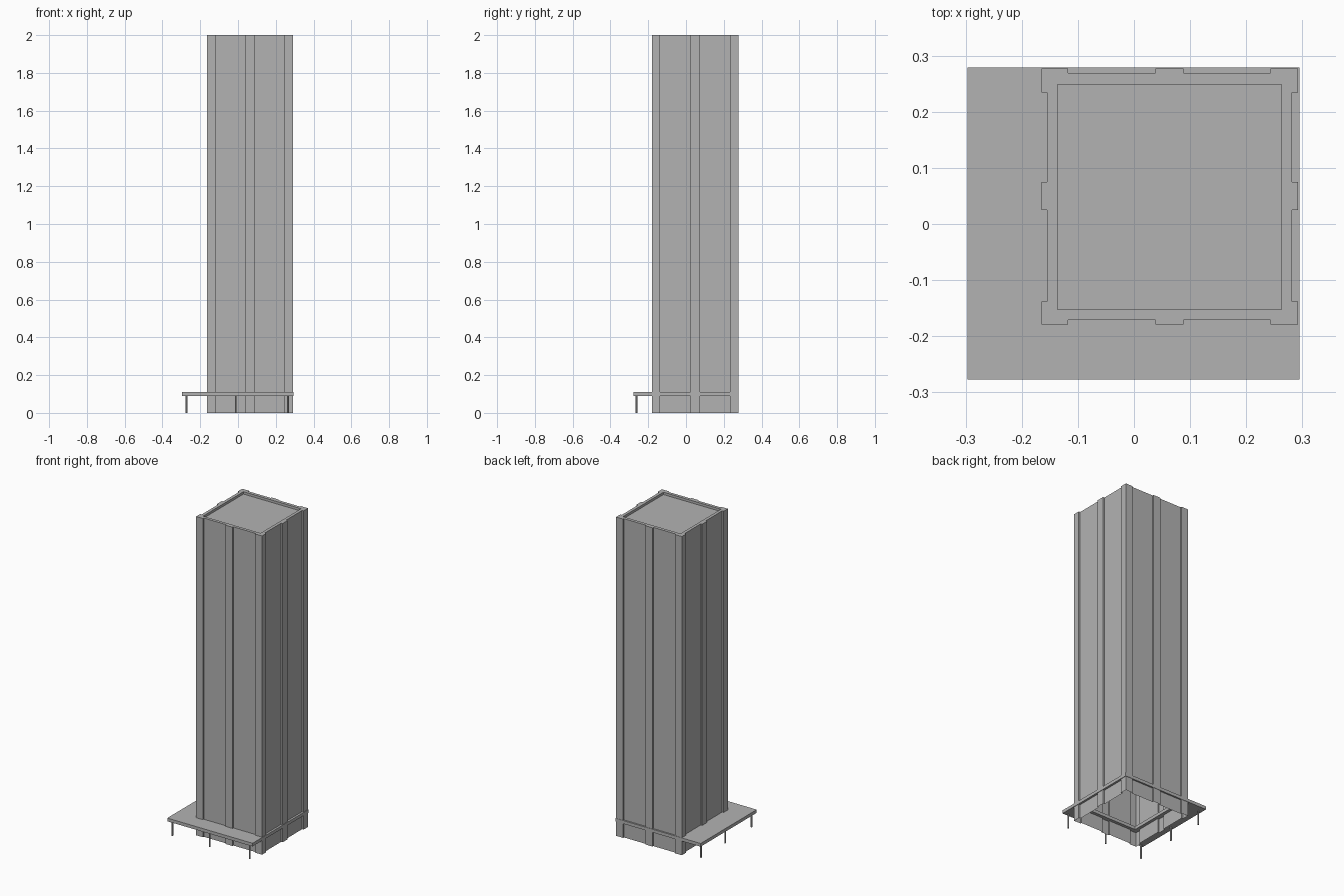
import bpy
import bmesh

cube = bpy.data.objects.get("Cube")
if cube:
    bpy.data.objects.remove(cube)

GREY = (0.45, 0.45, 0.45, 1)
grey = bpy.data.materials.new("concrete grey")
grey.use_nodes = True
grey.diffuse_color = GREY
grey.node_tree.nodes["Principled BSDF"].inputs["Base Color"].default_value = GREY


def finish(name, bm):
    mesh = bpy.data.meshes.new(name)
    bm.to_mesh(mesh)
    bm.free()
    mesh.materials.append(grey)
    obj = bpy.data.objects.new(name, mesh)
    bpy.context.collection.objects.link(obj)
    return obj


def loop(bm, points, z):
    verts = [bm.verts.new((x, y, z)) for x, y in points]
    return [bm.edges.new((a, b)) for a, b in zip(verts, verts[1:] + verts[:1])]


def raise_edges(bm, edges, height):
    new = bmesh.ops.extrude_edge_only(bm, edges=edges)["geom"]
    bmesh.ops.translate(bm, vec=(0, 0, height),
                        verts=[g for g in new if isinstance(g, bmesh.types.BMVert)])
    return [g for g in new if isinstance(g, bmesh.types.BMEdge)
            and abs(g.verts[0].co.z - g.verts[1].co.z) < 1e-6]


def rectangle(x0, x1, y0, y1):
    return [(x0, y0), (x1, y0), (x1, y1), (x0, y1)]


# Pier boundaries along each side: pier, bay, pier, bay, pier
XS = [-0.165, -0.118, 0.038, 0.088, 0.243, 0.292]
YS = [-0.179, -0.138, 0.025, 0.075, 0.234, 0.277]
BAY_X, BAY_Y = 0.010, 0.008
ROOF = rectangle(-0.136, 0.263, -0.152, 0.249)
TOP = 2.0


def side(stops, outer, inset):
    """Stepped run along one side: (distance, offset) pairs."""
    a, b, c, d, e, _ = stops
    deep = outer + inset
    return [(a, outer), (b, outer), (b, deep), (c, deep), (c, outer),
            (d, outer), (d, deep), (e, deep), (e, outer)]


front = side(XS, YS[0], BAY_Y)
right = [(x, y) for y, x in side(YS, XS[-1], -BAY_X)]
back = side(XS[::-1], YS[-1], -BAY_Y)
left = [(x, y) for y, x in side(YS[::-1], XS[0], BAY_X)]
outline = front + right + back + left

# Hollow tower shell, open underneath, with a flat parapet on top
bm = bmesh.new()
rim = raise_edges(bm, loop(bm, outline, 0), TOP)
inner = loop(bm, ROOF, TOP)
bmesh.ops.triangle_fill(bm, edges=rim + inner, use_beauty=True)
# Sunken roof inside the parapet
roof = raise_edges(bm, inner, -0.015)
bmesh.ops.contextual_create(bm, geom=roof)
bmesh.ops.dissolve_limit(bm, angle_limit=0.01, verts=bm.verts, edges=bm.edges)
bmesh.ops.recalc_face_normals(bm, faces=bm.faces)
finish("tower_shell", bm)

# Canopy slab, a ring running through the tower walls
bm = bmesh.new()
edges = loop(bm, rectangle(-0.297, 0.295, -0.277, 0.279), 0.09) + loop(bm, ROOF, 0.09)
upper = raise_edges(bm, edges, 0.02)
for ring in (edges, upper):
    bmesh.ops.triangle_fill(bm, edges=ring, use_beauty=True)
bmesh.ops.recalc_face_normals(bm, faces=bm.faces)
finish("canopy_slab", bm)

# Slim posts under the two overhanging edges
posts = [(-0.272, -0.262), (-0.012, -0.262), (0.265, -0.262), (-0.272, 0.0), (-0.272, 0.24)]
for i, (x, y) in enumerate(posts):
    bm = bmesh.new()
    bmesh.ops.create_cone(bm, cap_ends=True, segments=8, radius1=0.005, radius2=0.005, depth=0.09)
    bmesh.ops.translate(bm, vec=(x, y, 0.045), verts=bm.verts)
    finish(f"canopy_post_{i + 1}", bm)
